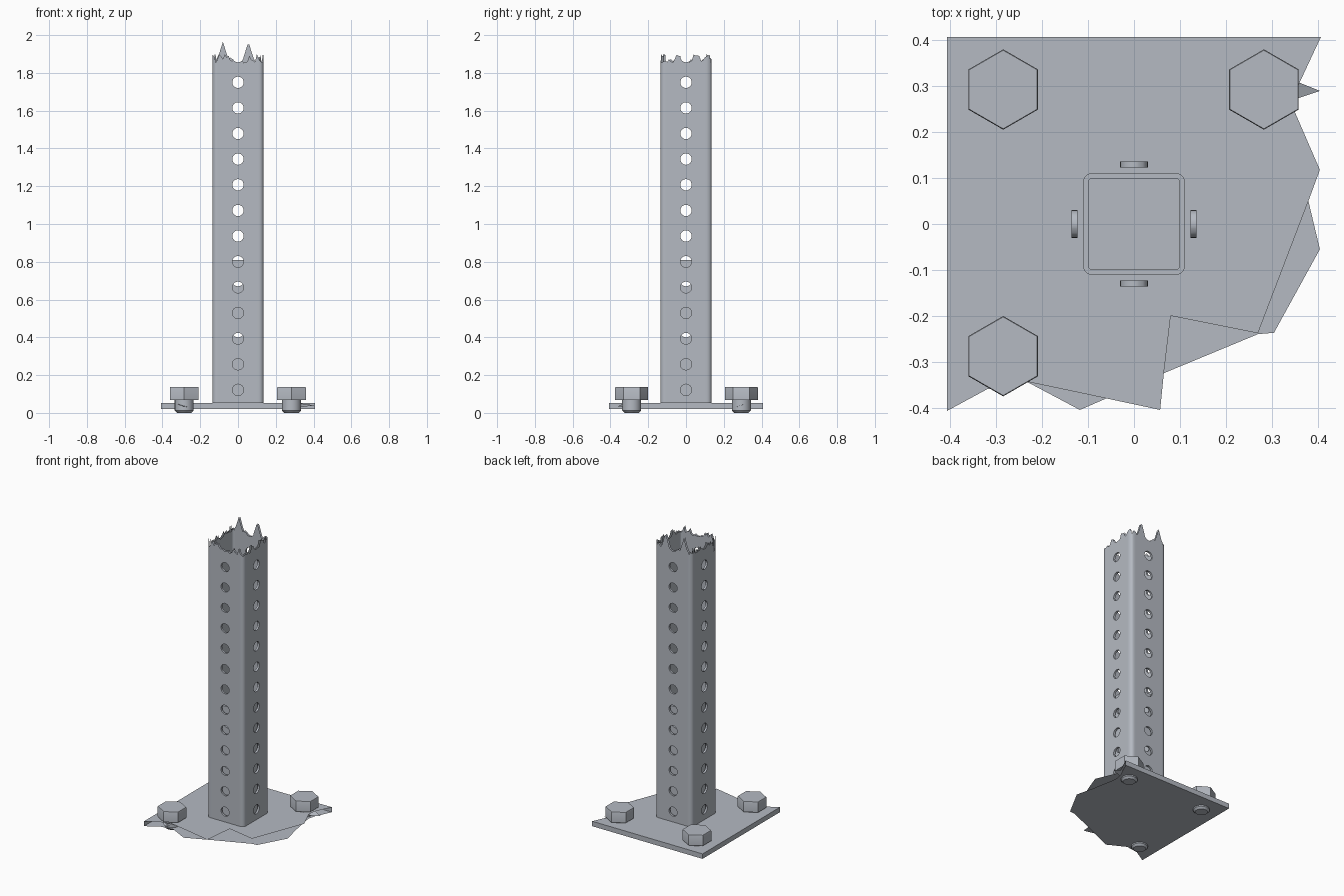
import bpy, bmesh, math, random
from mathutils import Matrix, Vector

if "Cube" in bpy.data.objects:
    bpy.data.objects.remove(bpy.data.objects["Cube"])

random.seed(4)
PITCH, HOLE_R = 0.1357, 0.03

steel = bpy.data.materials.new("steel")
steel.diffuse_color = (0.46, 0.49, 0.54, 1)
steel.use_nodes = True
steel.node_tree.nodes["Principled BSDF"].inputs["Base Color"].default_value = steel.diffuse_color


def make_object(name, bm):
    me = bpy.data.meshes.new(name)
    bm.to_mesh(me)
    bm.free()
    me.materials.append(steel)
    ob = bpy.data.objects.new(name, me)
    bpy.context.collection.objects.link(ob)
    return ob


def activate(ob):
    bpy.ops.object.select_all(action='DESELECT')
    ob.select_set(True)
    bpy.context.view_layer.objects.active = ob


def rounded_square(half, r, n=22, seg=5):
    pts, s = [], half - r
    for k in range(4):
        rot = Matrix.Rotation(k * math.pi / 2, 2)
        pts += [rot @ Vector((half, -s + 2 * s * i / n)) for i in range(n)]
        for i in range(seg):
            a = math.pi / 2 * i / seg
            pts.append(rot @ Vector((s + r * math.cos(a), s + r * math.sin(a))))
    return pts


def make_tube(name, half, r, wall, z0, top):
    outer, inner = rounded_square(half, r), rounded_square(half - wall, r - wall)
    heights = [top(p) for p in outer]
    bm = bmesh.new()
    n = len(outer)
    ob_ = [bm.verts.new((p.x, p.y, z0)) for p in outer]
    ib = [bm.verts.new((p.x, p.y, z0)) for p in inner]
    ot = [bm.verts.new((p.x, p.y, h)) for p, h in zip(outer, heights)]
    it = [bm.verts.new((p.x, p.y, h)) for p, h in zip(inner, heights)]
    for i in range(n):
        j = (i + 1) % n
        for a, b in ((ob_, ot), (ot, it), (it, ib), (ib, ob_)):
            bm.faces.new((a[i], a[j], b[j], b[i]))
    bmesh.ops.recalc_face_normals(bm, faces=bm.faces)
    return make_object(name, bm)


def drill(ob, zs):
    # One set of hole cutters along each horizontal axis
    for axis in 'XY':
        bm = bmesh.new()
        for z in zs:
            m = Matrix.Translation((0, 0, z)) @ Matrix.Rotation(
                math.pi / 2, 4, 'Y' if axis == 'X' else 'X')
            bmesh.ops.create_cone(bm, cap_ends=True, segments=24, radius1=HOLE_R,
                                  radius2=HOLE_R, depth=0.6, matrix=m)
        cutter = make_object("hole_cutter", bm)
        cutter.hide_render = True
        mod = ob.modifiers.new("holes", 'BOOLEAN')
        mod.operation, mod.object, mod.solver = 'DIFFERENCE', cutter, 'EXACT'
        activate(ob)
        bpy.ops.object.modifier_apply(modifier=mod.name)
        bpy.data.objects.remove(cutter)


def smooth(ob):
    activate(ob)
    bpy.ops.object.shade_smooth_by_angle(angle=math.radians(30))


# Outer post with torn top
HALF, R, WALL = 0.136, 0.026, 0.013


def torn_top(p):
    z = random.uniform(1.853, 1.90)
    if p.y > HALF - 0.005:
        for px in (-0.08, 0.055):
            z = max(z, 1.965 - abs(p.x - px) * 3.2)
    if p.x < -HALF + 0.001 and -0.1 < p.y < -0.09:
        z = 1.79
    return z


post = make_tube("outer_post", HALF, R, WALL, 0.053, torn_top)
drill(post, [0.122 + PITCH * i for i in range(14)])


def depth(co):
    s = HALF - R
    dx, dy = max(abs(co.x) - s, 0), max(abs(co.y) - s, 0)
    return math.hypot(dx, dy) - R


# The torn end is left open between the two skins
bm = bmesh.new()
bm.from_mesh(post.data)
rim = []
for f in bm.faces:
    d = [depth(v.co) for v in f.verts]
    if max(d) - min(d) > WALL / 2 and f.calc_center_median().z > 1.79:
        rim.append(f)
bmesh.ops.delete(bm, geom=rim, context='FACES')
bm.to_mesh(post.data)
bm.free()
smooth(post)

# Inner sleeve, its holes out of step with the post
sleeve = make_tube("inner_sleeve", 0.111, 0.02, 0.012, 0.053, lambda p: 0.81)
drill(sleeve, [0.43, 0.70])
smooth(sleeve)

# Broken base plate: top and bottom skins torn along different lines
E, ZB, ZT = 0.407, 0.02, 0.053
top = [(-E, E), (-E, -E), (-.32, -.36), (-.235, -.343), (-.06, -.38), (.057, -.405),
       (.065, -.325), (.08, -.20), (.27, -.238), (.38, .05), (.405, .118),
       (.35, .245), (.357, .30), (E, E)]
bottom = [(-E, E), (-E, -E), (-.32, -.355), (-.235, -.343), (-.118, -.405),
          (-.06, -.38), (.065, -.325), (.27, -.24), (.305, -.237), (.405, -.055),
          (.38, .05), (.35, .20), (.345, .25), (.357, .30), (E, E)]
bm = bmesh.new()
vt = [bm.verts.new((x, y, ZT)) for x, y in top]
vb = [bm.verts.new((x, y, ZB)) for x, y in bottom]
bm.faces.new(vt)
bm.faces.new(vb[::-1])
bm.faces.new((vt[0], vb[0], vb[1], vt[1]))
bm.faces.new((vt[-1], vb[-1], vb[0], vt[0]))
make_object("base_plate", bm)

# Torn shards beside two of the bolts
bm = bmesh.new()
for tri in (((.33, .32, .05), (.405, .29, .04), (.33, .265, .03)),
            ((-.33, -.33, .05), (-.29, -.36, .035), (-.26, -.33, .03))):
    bm.faces.new([bm.verts.new(c) for c in tri])
make_object("plate_shards", bm)


# Hex bolts
def ring_stack(bm, sides, profile, phase=0.0):
    rings = [[bm.verts.new((r * math.cos(phase + 2 * math.pi * i / sides),
                            r * math.sin(phase + 2 * math.pi * i / sides), z))
              for i in range(sides)] for r, z in profile]
    for a, b in zip(rings, rings[1:]):
        for i in range(sides):
            j = (i + 1) % sides
            bm.faces.new((a[i], a[j], b[j], b[i]))
    bm.faces.new(rings[0][::-1])
    bm.faces.new(rings[-1])


for name, x, y in (("bolt_back_left", -.285, .293), ("bolt_back_right", .283, .293),
                   ("bolt_front_left", -.285, -.288)):
    bm = bmesh.new()
    ring_stack(bm, 6, [(.0875, .068), (.0875, .133), (.0855, .137)], math.pi / 2)
    ring_stack(bm, 24, [(.038, 0), (.05, .012), (.05, .07)])
    bolt = make_object(name, bm)
    bolt.location = (x, y, 0)
    smooth(bolt)
